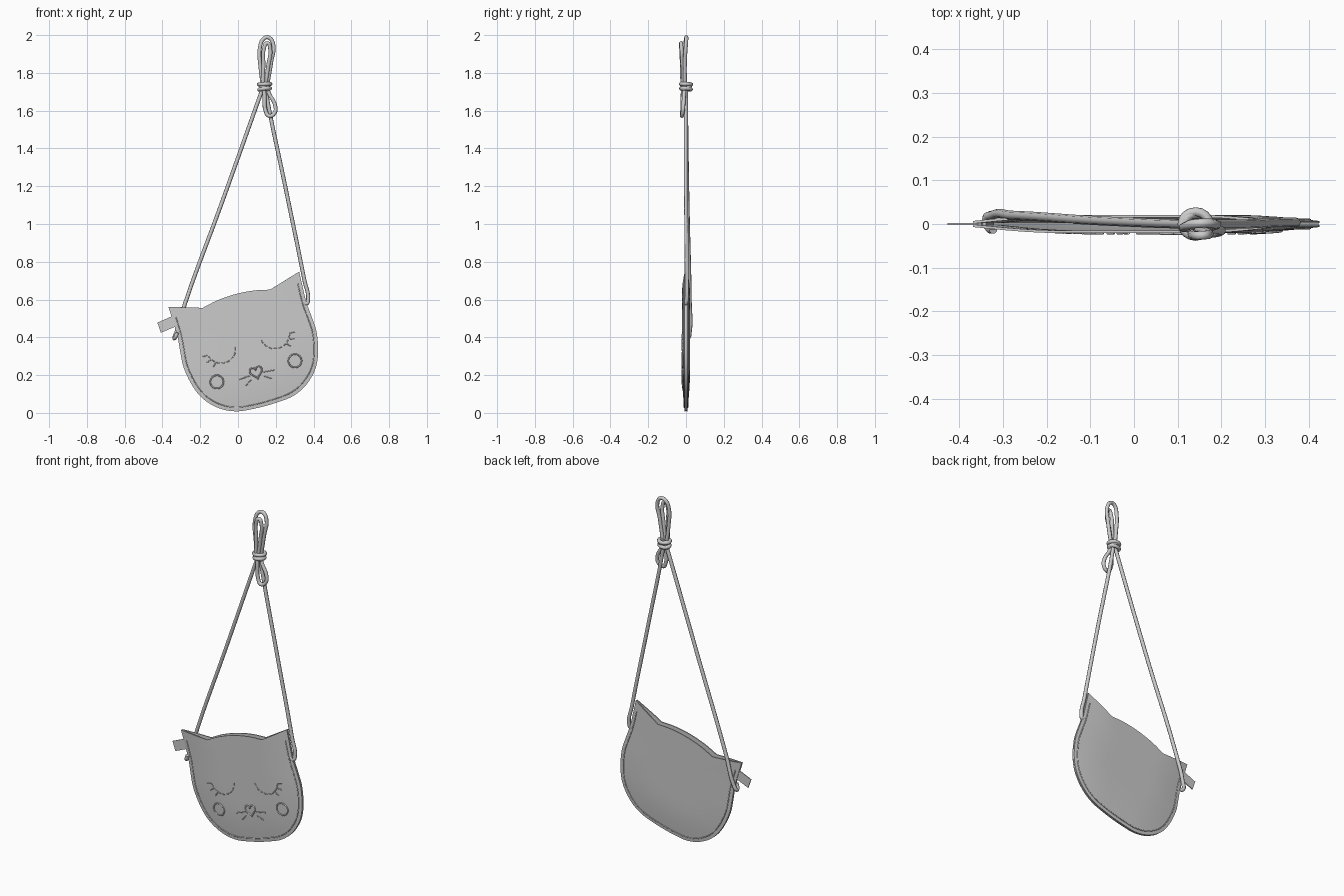
import bpy, bmesh, math
from mathutils import Vector

if "Cube" in bpy.data.objects:
    bpy.data.objects.remove(bpy.data.objects["Cube"])

TILT = math.radians(15.1)
C, S = math.cos(TILT), math.sin(TILT)


def place(u, v, y):
    """Bag-local face coordinates to world (the bag hangs tilted)."""
    return Vector((0.095 + u * C - v * S, y, 0.22 + u * S + v * C))


def smooth_path(pts, n=4):
    """Catmull-Rom interpolation through 2D points."""
    p = [Vector(q) for q in pts]
    p = [2 * p[0] - p[1]] + p + [2 * p[-1] - p[-2]]
    out = []
    for i in range(1, len(p) - 2):
        a, b, c, d = p[i - 1:i + 3]
        for k in range(n):
            t = k / n
            out.append(0.5 * (2 * b + (c - a) * t + (2 * a - 5 * b + 4 * c - d) * t * t
                              + (3 * b - a - 3 * c + d) * t ** 3))
    return out + [p[-2]]


def mirrored(half):
    return [(-u, v) for u, v in reversed(half[1:])] + half


def tube(name, paths, radius, cyclic=False, kind='POLY', sides=2):
    cu = bpy.data.curves.new(name, 'CURVE')
    cu.dimensions = '3D'
    cu.bevel_depth = radius
    cu.bevel_resolution = sides
    cu.resolution_u = 5
    cu.use_fill_caps = True
    for path in paths:
        sp = cu.splines.new(kind)
        if kind == 'BEZIER':
            sp.bezier_points.add(len(path) - 1)
            for bp, co in zip(sp.bezier_points, path):
                bp.co = co
                bp.handle_left_type = bp.handle_right_type = 'AUTO'
        else:
            sp.points.add(len(path) - 1)
            for pt, co in zip(sp.points, path):
                pt.co = (*co, 1)
        sp.use_cyclic_u = cyclic
        sp.use_smooth = True
    ob = bpy.data.objects.new(name, cu)
    bpy.context.collection.objects.link(ob)
    return ob


# Bag outline: side curve (ear tip, round bottom, ear tip) and top curve
side = smooth_path(mirrored([(0, -.19), (.08, -.187), (.148, -.179), (.215, -.153), (.275, -.107),
                             (.32, -.048), (.349, .03), (.364, .12), (.361, .19), (.353, .28),
                             (.355, .37), (.358, .45)]))
ear = [Vector((.358 + (.185 - .358) * k / 6, .45 + (.398 - .45) * k / 6)) for k in range(6)]
mid = smooth_path([(.185, .398), (.1, .416), (0, .423), (-.1, .416), (-.185, .398)])
top = ear[1:] + mid + [Vector((-p.x, p.y)) for p in reversed(ear[1:])]
outline = side + top


def puff(p):
    """Distance of a panel from the middle plane: closed at the seam, open at the top."""
    best = 9
    for a, b in zip(side, side[1:]):
        ab = b - a
        t = max(0, min(1, (p - a).dot(ab) / ab.length_squared))
        best = min(best, (p - a - ab * t).length)
    t = min(1, best / .2)
    return .004 + .014 * math.sin(t * math.pi / 2)


# Front and back panels
def panel(name, sign):
    bm = bmesh.new()
    centre = Vector((0, .15))
    rings = []
    for f in (1, .96, .92, .85, .75, .6, .45, .3, .15):
        pts = [centre + (p - centre) * f for p in outline]
        rings.append([bm.verts.new(place(p.x, p.y, sign * puff(p))) for p in pts])
    n = len(outline)
    for a, b in zip(rings, rings[1:]):
        for i in range(n):
            bm.faces.new((a[i], a[(i + 1) % n], b[(i + 1) % n], b[i]))
    hub = bm.verts.new(place(0, .15, sign * puff(centre)))
    for i in range(n):
        bm.faces.new((rings[-1][i], rings[-1][(i + 1) % n], hub))
    me = bpy.data.meshes.new(name)
    bm.to_mesh(me)
    bm.free()
    ob = bpy.data.objects.new(name, me)
    bpy.context.collection.objects.link(ob)
    mod = ob.modifiers.new('thickness', 'SOLIDIFY')
    mod.thickness = .006
    mod.offset = 0
    bpy.ops.object.select_all(action='DESELECT')
    ob.select_set(True)
    bpy.context.view_layer.objects.active = ob
    bpy.ops.object.modifier_apply(modifier=mod.name)
    bpy.ops.object.shade_smooth_by_angle(angle=math.radians(35))


panel('bag_front', -1)
panel('bag_back', 1)


def on_front(u, v, sign=-1):
    return place(u, v, sign * (puff(Vector((u, v))) + .003))


# Seam running just inside the edge, on both faces
seam = []
for i in range(3, len(side) - 3):
    t = (side[i + 1] - side[i - 1]).normalized()
    seam.append(side[i] + Vector((-t.y, t.x)) * .021)
for name, sign in (('front_seam', -1), ('back_seam', 1)):
    tube(name, [[on_front(p.x, p.y, sign) for p in seam]], .0028, sides=1)

# Cheeks
for name, m in (('left_cheek', -1), ('right_cheek', 1)):
    ring = [on_front(m * .214 + .035 * math.cos(a * math.tau / 24), .035 * math.sin(a * math.tau / 24))
            for a in range(24)]
    tube(name, [ring], .004, cyclic=True)


def arc(m, deg, r=.078):
    a = math.radians(deg)
    return on_front(m * (.147 + r * math.cos(a)), .165 + r * math.sin(a))


# Closed eyes: stitched arcs with lashes, and whiskers
for side_name, m in (('left', -1), ('right', 1)):
    stitches = [[arc(m, d), arc(m, d + 7), arc(m, d + 14)] for d in range(190, 345, 20)]
    stitches += [[arc(m, d, .08), arc(m, d + 3, .108)] for d in (305, 327, 348)]
    tube(side_name + '_eye', stitches, .003, sides=1)
    tube(side_name + '_whiskers', [[on_front(m * .036, -.014), on_front(m * .098, -.019)],
                                   [on_front(m * .036, -.036), on_front(m * .072, -.06)]],
         .003, sides=1)

# Heart nose
heart = []
for k in range(28):
    a = k * math.tau / 28
    heart.append(on_front(.0021 * 16 * math.sin(a) ** 3,
                          .0022 * (13 * math.cos(a) - 5 * math.cos(2 * a)
                                   - 2 * math.cos(3 * a) - math.cos(4 * a)) - .004))
tube('heart_nose', [heart], .004, cyclic=True)

# Side tag
bm = bmesh.new()
corners = [(-.427, .478), (-.408, .424), (-.32, .462), (-.339, .516)]
lo = [bm.verts.new((x, -.0025, z)) for x, z in corners]
hi = [bm.verts.new((x, .0025, z)) for x, z in corners]
bm.faces.new(lo)
bm.faces.new(hi[::-1])
for i in range(4):
    j = (i + 1) % 4
    bm.faces.new((lo[j], lo[i], hi[i], hi[j]))
bmesh.ops.recalc_face_normals(bm, faces=bm.faces)
me = bpy.data.meshes.new('side_tag')
bm.to_mesh(me)
bm.free()
bpy.context.collection.objects.link(bpy.data.objects.new('side_tag', me))

# Strap cords: the left one runs behind the bag and hooks round its edge
R = .0105
tube('left_cord', [[(.135, 0, 1.73), (.11, 0, 1.66), (-.09, .008, 1.1), (-.28, .02, .58),
                    (-.325, .02, .43), (-.338, .008, .395), (-.332, -.008, .4),
                    (-.322, -.012, .425)]], R, kind='BEZIER')
tube('right_cord', [[(.145, 0, 1.73), (.155, 0, 1.66), (.25, 0, 1.2), (.352, .004, .7),
                     (.371, .003, .6), (.362, 0, .578), (.345, 0, .59)]], R, kind='BEZIER')

# Knot: two tall loops, one low loop and the wraps that hold them
tube('tall_loops', [
    [(.135, -.005, 1.71), (.12, -.008, 1.82), (.117, -.006, 1.94), (.135, 0, 1.98),
     (.16, .002, 1.988), (.186, 0, 1.955), (.176, -.006, 1.86), (.15, -.005, 1.71)],
    [(.13, -.02, 1.71), (.135, -.022, 1.84), (.138, -.026, 1.93), (.155, -.026, 1.958),
     (.17, -.024, 1.93), (.16, -.018, 1.84), (.14, -.015, 1.71)]], R, kind='BEZIER')
tube('low_loop', [[(.135, -.012, 1.75), (.14, -.018, 1.68), (.146, -.02, 1.6), (.165, -.022, 1.572),
                   (.195, -.018, 1.59), (.196, -.014, 1.63), (.165, -.01, 1.69),
                   (.145, -.005, 1.75)]], R, kind='BEZIER')
wraps = []
for z, tilt, r in ((1.715, .15, .029), (1.74, .05, .031), (1.727, -.5, .026)):
    wraps.append([(.141 + r * math.cos(a), r * .9 * math.sin(a),
                   z + tilt * r * math.cos(a + .6))
                  for a in (k * math.tau / 16 for k in range(16))])
tube('knot_wraps', wraps, R, cyclic=True)
